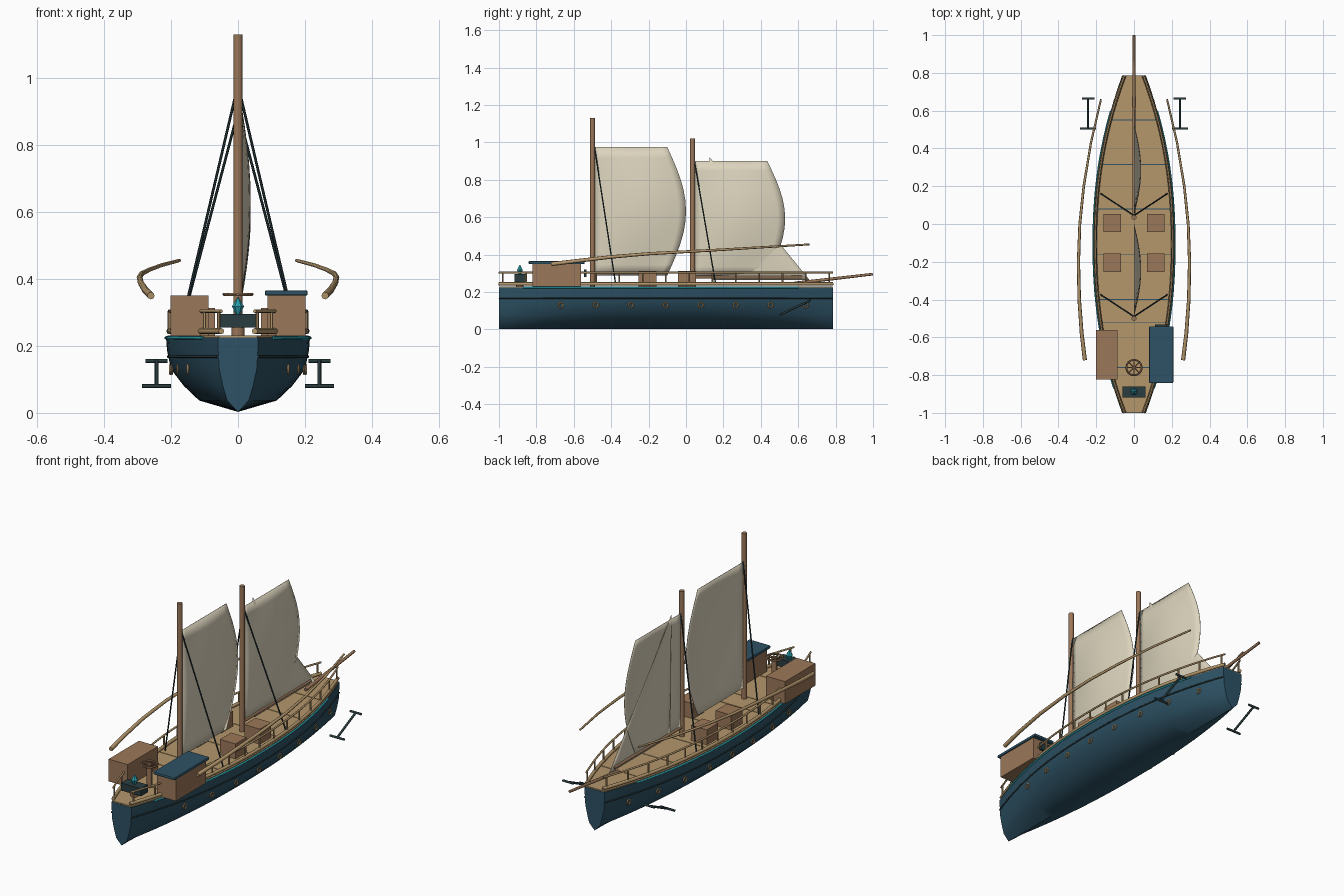
import bpy, bmesh, math
from mathutils import Vector

if "Cube" in bpy.data.objects:
    bpy.data.objects.remove(bpy.data.objects["Cube"])


def material(name, rgb):
    m = bpy.data.materials.new(name)
    m.diffuse_color = (*rgb, 1)
    m.use_nodes = True
    m.node_tree.nodes["Principled BSDF"].inputs["Base Color"].default_value = m.diffuse_color
    return m


NAVY = material("navy paint", (0.027, 0.085, 0.13))
IRON = material("dark iron", (0.022, 0.045, 0.05))
WOOD = material("brown wood", (0.33, 0.185, 0.10))
TAN = material("tan wood", (0.46, 0.31, 0.15))
TEAL = material("teal", (0.025, 0.36, 0.43))
CLOTH = material("sail cloth", (0.72, 0.66, 0.51))

Y0, Y1 = -1.0, 0.785
YC, HALF = (Y0 + Y1) / 2, (Y1 - Y0) / 2


def width(y):
    """Half width of the ship at deck level."""
    return 0.215 - 0.155 * min(1, abs((y - YC) / HALF)) ** 2.2


def span(a, b, n):
    return [a + (b - a) * i / n for i in range(n + 1)]


def mesh_object(name, verts, faces, mat, smooth=None):
    me = bpy.data.meshes.new(name)
    me.from_pydata(verts, [], faces)
    bm = bmesh.new()
    bm.from_mesh(me)
    bmesh.ops.recalc_face_normals(bm, faces=bm.faces)
    bm.to_mesh(me)
    bm.free()
    ob = bpy.data.objects.new(name, me)
    bpy.context.collection.objects.link(ob)
    me.materials.append(mat)
    if smooth:
        shade(ob, smooth)
    return ob


def shade(ob, angle=40):
    bpy.ops.object.select_all(action='DESELECT')
    ob.select_set(True)
    bpy.context.view_layer.objects.active = ob
    bpy.ops.object.shade_smooth_by_angle(angle=math.radians(angle))


def box(name, lo, hi, mat, bevel=0):
    v = [(x, y, z) for x in (lo[0], hi[0]) for y in (lo[1], hi[1]) for z in (lo[2], hi[2])]
    f = [(0, 1, 3, 2), (4, 6, 7, 5), (0, 4, 5, 1), (2, 3, 7, 6), (0, 2, 6, 4), (1, 5, 7, 3)]
    ob = mesh_object(name, v, f, mat)
    if bevel:
        b = ob.modifiers.new("bevel", 'BEVEL')
        b.width, b.segments = bevel, 2
    return ob


def tube(name, pts, r, mat, r_end=None, sides=8):
    """Round bar along a path, tapering from r to r_end."""
    pts = [Vector(p) for p in pts]
    r_end = r if r_end is None else r_end
    n, verts, faces = len(pts), [], []
    for i, p in enumerate(pts):
        d = (pts[min(i + 1, n - 1)] - pts[max(i - 1, 0)]).normalized()
        ref = Vector((0, 0, 1)) if abs(d.z) < 0.9 else Vector((0, 1, 0))
        u = d.cross(ref).normalized()
        w = d.cross(u)
        rad = r + (r_end - r) * i / (n - 1)
        for k in range(sides):
            a = math.tau * k / sides
            verts.append(p + rad * (u * math.cos(a) + w * math.sin(a)))
    for i in range(n - 1):
        for k in range(sides):
            j = (k + 1) % sides
            faces.append((i * sides + k, i * sides + j, (i + 1) * sides + j, (i + 1) * sides + k))
    faces += [tuple(range(sides)), tuple(range((n - 1) * sides, n * sides))]
    return mesh_object(name, verts, faces, mat, 50)


def torus(name, loc, rot, major, minor, mat):
    bpy.ops.mesh.primitive_torus_add(location=loc, rotation=rot, major_radius=major,
                                     minor_radius=minor, major_segments=16, minor_segments=6)
    ob = bpy.context.object
    ob.name = name
    ob.data.materials.append(mat)
    shade(ob)
    return ob


# Hull: one half section scaled along the length
half = [(1, 0.225), (0.985, 0.185), (0.93, 0.13), (0.75, 0.08), (0.54, 0.037)]
section = half + [(0, 0.003)] + [(-x, z) for x, z in reversed(half)]
m = len(section)
ys = span(Y0, Y1, 28)
verts = [(x * width(y), y, z) for y in ys for x, z in section]
faces = [(i * m + k, i * m + (k + 1) % m, (i + 1) * m + (k + 1) % m, (i + 1) * m + k)
         for i in range(len(ys) - 1) for k in range(m)]
faces += [tuple(range(m)), tuple(range((len(ys) - 1) * m, len(ys) * m))]
mesh_object("hull", verts, faces, NAVY, 40)

# Deck laid in broad boards with narrow gaps
cuts = [Y0, -0.76, -0.52, -0.4, -0.16, 0.08, 0.315, 0.55, Y1]
for a, b in zip(cuts, cuts[1:]):
    row = span(a + 0.002, b - 0.002, 5)
    verts = [(s * (width(y) - 0.004), y, z) for y in row for s, z in
             ((-1, 0.222), (1, 0.222), (1, 0.231), (-1, 0.231))]
    faces = [(i * 4 + k, i * 4 + (k + 1) % 4, i * 4 + 4 + (k + 1) % 4, i * 4 + 4 + k)
             for i in range(5) for k in range(4)] + [(0, 1, 2, 3), (20, 21, 22, 23)]
    mesh_object("deck_board", verts, faces, TAN)

for s in (-1, 1):
    # Rails, trim and wale following the hull outline
    tube("cap_rail", [(s * (width(y) - 0.01), y, 0.244) for y in ys], 0.009, TAN)
    tube("hand_rail", [(s * (width(y) - 0.01), y, 0.304) for y in ys], 0.005, TAN)
    tube("teal_trim", [(s * width(y), y, 0.224) for y in span(-0.87, 0.6, 20)], 0.005, TEAL)
    tube("wale", [(s * (0.965 * width(y) + 0.001), y, 0.168) for y in ys], 0.004, IRON)
    for y in span(Y0 + 0.02, Y1 - 0.02, 14):
        x = s * (width(y) - 0.01)
        tube("rail_post", [(x, y, 0.24), (x, y, 0.304)], 0.005, TAN, sides=6)

    # Portholes
    for y in span(-0.67, 0.64, 7):
        torus("porthole", (s * (0.93 * width(y) + 0.002), y, 0.13),
              (0, math.pi / 2, 0), 0.013, 0.004, TAN)

    # Shrouds
    for y, z in ((-0.49, 0.98), (0.045, 0.90)):
        tube("shroud", [(0, y, z), (s * 0.175, y + 0.115, 0.235)], 0.004, IRON, sides=6)

    # Long curved side spars
    path = [(0.26, -0.72, 0.35), (0.277, -0.58, 0.367), (0.29, -0.4, 0.388),
            (0.294, -0.2, 0.405), (0.287, 0, 0.416), (0.266, 0.2, 0.427),
            (0.228, 0.43, 0.441), (0.175, 0.66, 0.455)]
    tube("side_spar", [(s * x, y, z) for x, y, z in path], 0.011, TAN, 0.005)

    # Anchors
    hi, lo = Vector((s * 0.243, 0.664, 0.155)), Vector((s * 0.243, 0.505, 0.08))
    tube("anchor_shank", [lo, hi], 0.006, IRON)
    for p, r in ((hi, 0.033), (lo, 0.043)):
        off = Vector((r, 0, 0))
        tube("anchor_bar", [p - off, p + off], 0.006, IRON)

    # Deck hatches and cabins
    for y in (0.005, -0.205):
        box("hatch", (s * 0.115 - 0.047, y - 0.048, 0.228), (s * 0.115 + 0.047, y + 0.048, 0.313), WOOD)
    box("cabin", (s * 0.145 - 0.057, -0.822, 0.23), (s * 0.145 + 0.057, -0.562, 0.351), WOOD)

box("cabin_roof", (0.08, -0.842, 0.35), (0.208, -0.542, 0.366), NAVY, 0.005)
box("cabin_latch", (0.11, -0.545, 0.28), (0.175, -0.532, 0.32), IRON)

# Masts, boom and bowsprit
tube("main_mast", [(0, -0.5, 0.22), (0, -0.5, 1.13)], 0.0135, WOOD, sides=12)
tube("fore_mast", [(0, 0.035, 0.22), (0, 0.035, 1.02)], 0.0135, WOOD, sides=12)
tube("boom", [(0, 0.04, 0.28), (0, 0.62, 0.28)], 0.008, WOOD)
tube("bowsprit", [(0, 0.58, 0.247), (0, 0.999, 0.296)], 0.009, WOOD, 0.007)


def sail(name, corner, belly):
    """Cloth sheet: corner(v) gives back edge y, front edge y and height."""
    n = 12
    verts, faces = [], []
    for v in span(0, 1, n):
        a, b, z = corner(v)
        for u in span(0, 1, n):
            x = belly * math.sin(math.pi * u) * math.sin(math.pi * v)
            verts.append((x, a + (b - a) * u, z(u) if callable(z) else z))
    for i in range(n):
        for k in range(n):
            q = i * (n + 1) + k
            faces.append((q, q + 1, q + n + 2, q + n + 1))
    ob = mesh_object(name, verts, faces, CLOTH, 60)
    mod = ob.modifiers.new("thickness", 'SOLIDIFY')
    mod.thickness, mod.offset = 0.002, 0


# Sails with a bowed leading edge, and a triangular jib
sail("main_sail", lambda v: (-0.488, -0.10 + 0.1 * math.sin(math.pi * v), 0.29 + 0.685 * v), 0.037)
sail("fore_sail", lambda v: (0.047, 0.435 + 0.095 * math.sin(math.pi * v), 0.285 + 0.615 * v), 0.037)
sail("jib", lambda v: (0.14 - 0.015 * v, 0.66 - 0.533 * v, 0.265 + 0.655 * v), 0.014)

# Steering wheel on its pedestal
HELM = Vector((0, -0.76, 0.354))
tube("helm_post", [(0, -0.76, 0.225), HELM], 0.014, WOOD)
torus("wheel_rim", HELM, (0, 0, 0), 0.041, 0.005, WOOD)
for i in range(4):
    d = Vector((math.cos(i * math.pi / 4), math.sin(i * math.pi / 4), 0)) * 0.046
    tube("wheel_spoke", [HELM - d, HELM + d], 0.003, WOOD, sides=6)

# Stern instrument stand with a crystal
tube("stand_foot", [(0, -0.888, 0.225), (0, -0.888, 0.258)], 0.02, WOOD)
box("stand_box", (-0.06, -0.918, 0.255), (0.06, -0.86, 0.296), IRON)
rings = [(0.008, 0.296), (0.018, 0.318), (0.001, 0.346)]
verts = [(r * math.cos(k * math.tau / 6), -0.888 + r * math.sin(k * math.tau / 6), z)
         for r, z in rings for k in range(6)]
faces = [(i + k, i + (k + 1) % 6, i + 6 + (k + 1) % 6, i + 6 + k) for i in (0, 6) for k in range(6)]
mesh_object("crystal", verts, faces + [tuple(range(6)), tuple(range(12, 18))], TEAL)
